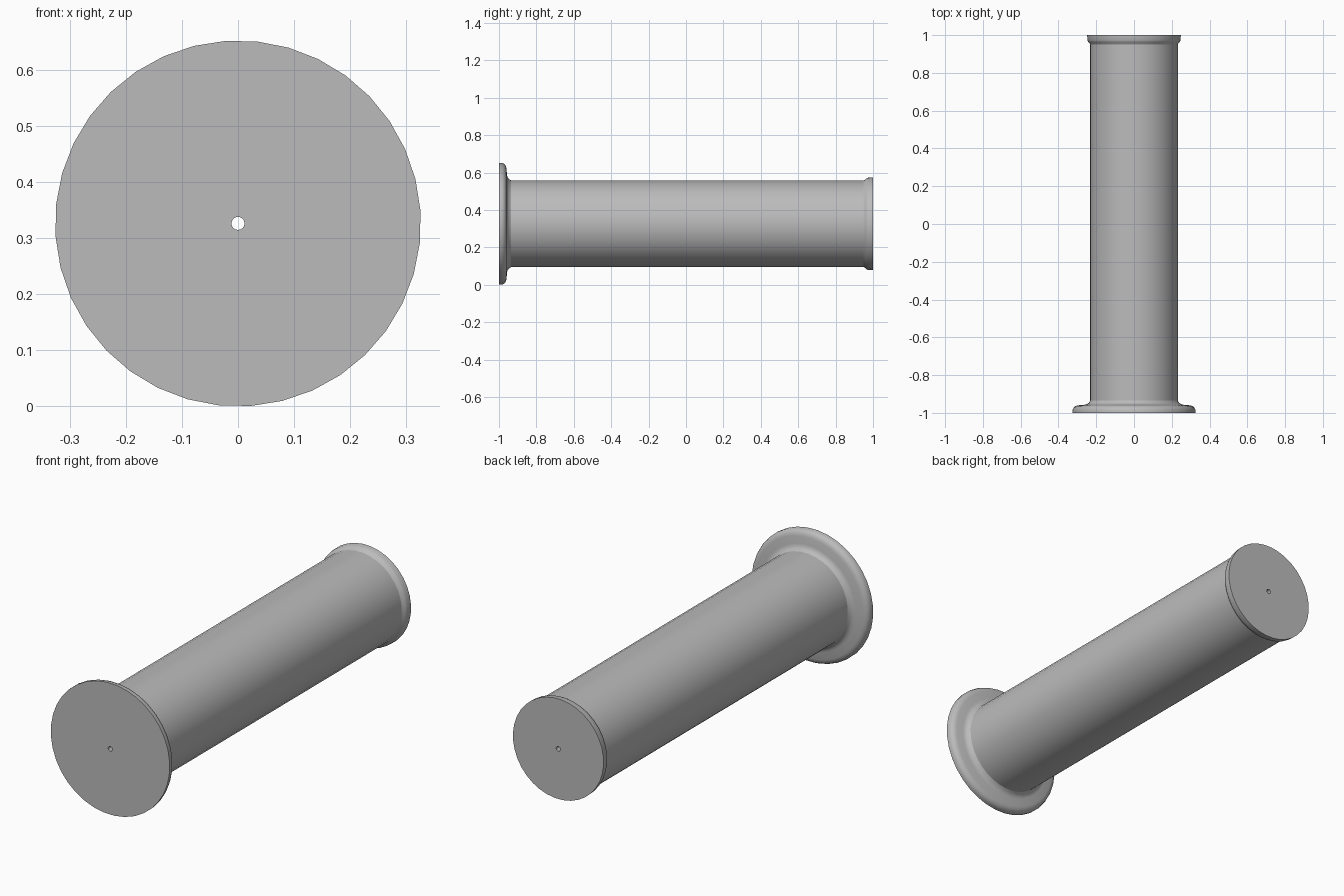
import bpy
import bmesh
import math

AXIS_Z = 0.326
SIDES = 36
BORE = 0.0115

cube = bpy.data.objects.get("Cube")
if cube:
    bpy.data.objects.remove(cube, do_unlink=True)

grey = bpy.data.materials.new("plain grey")
grey.use_nodes = True
colour = (0.5, 0.5, 0.5, 1)
grey.diffuse_color = colour
grey.node_tree.nodes["Principled BSDF"].inputs["Base Color"].default_value = colour


def lathe(name, profile):
    """Revolve a closed (radius, y) outline about the lengthwise axis."""
    bm = bmesh.new()
    rings = []
    for i in range(SIDES):
        a = 2 * math.pi * (i + 0.4) / SIDES
        rings.append([bm.verts.new((r * math.cos(a), y, AXIS_Z + r * math.sin(a)))
                      for r, y in profile])
    count = len(profile)
    for i, ring in enumerate(rings):
        after = rings[(i + 1) % SIDES]
        for j in range(count):
            k = (j + 1) % count
            bm.faces.new((ring[j], ring[k], after[k], after[j]))
    bmesh.ops.recalc_face_normals(bm, faces=bm.faces)
    mesh = bpy.data.meshes.new(name)
    bm.to_mesh(mesh)
    bm.free()
    mesh.materials.append(grey)
    obj = bpy.data.objects.new(name, mesh)
    bpy.context.collection.objects.link(obj)
    bpy.ops.object.select_all(action="DESELECT")
    obj.select_set(True)
    bpy.context.view_layer.objects.active = obj
    bpy.ops.object.shade_smooth_by_angle(angle=math.radians(40))


# Wide front flange with a rounded lip and a fillet up to the barrel
lathe("front_flange", [
    (BORE, -1), (0.326, -1), (0.326, -0.985), (0.321, -0.972),
    (0.311, -0.964), (0.298, -0.96), (0.262, -0.957), (0.25, -0.954),
    (0.24, -0.947), (0.2325, -0.935), (BORE, -0.935)])

# Long barrel
lathe("barrel", [(BORE, -0.935), (0.2325, -0.935), (0.2325, 0.95), (BORE, 0.95)])

# Narrow flared rim at the back
lathe("back_rim", [
    (BORE, 0.95), (0.2325, 0.95), (0.236, 0.957), (0.243, 0.964),
    (0.247, 0.973), (0.2485, 1), (BORE, 1)])
